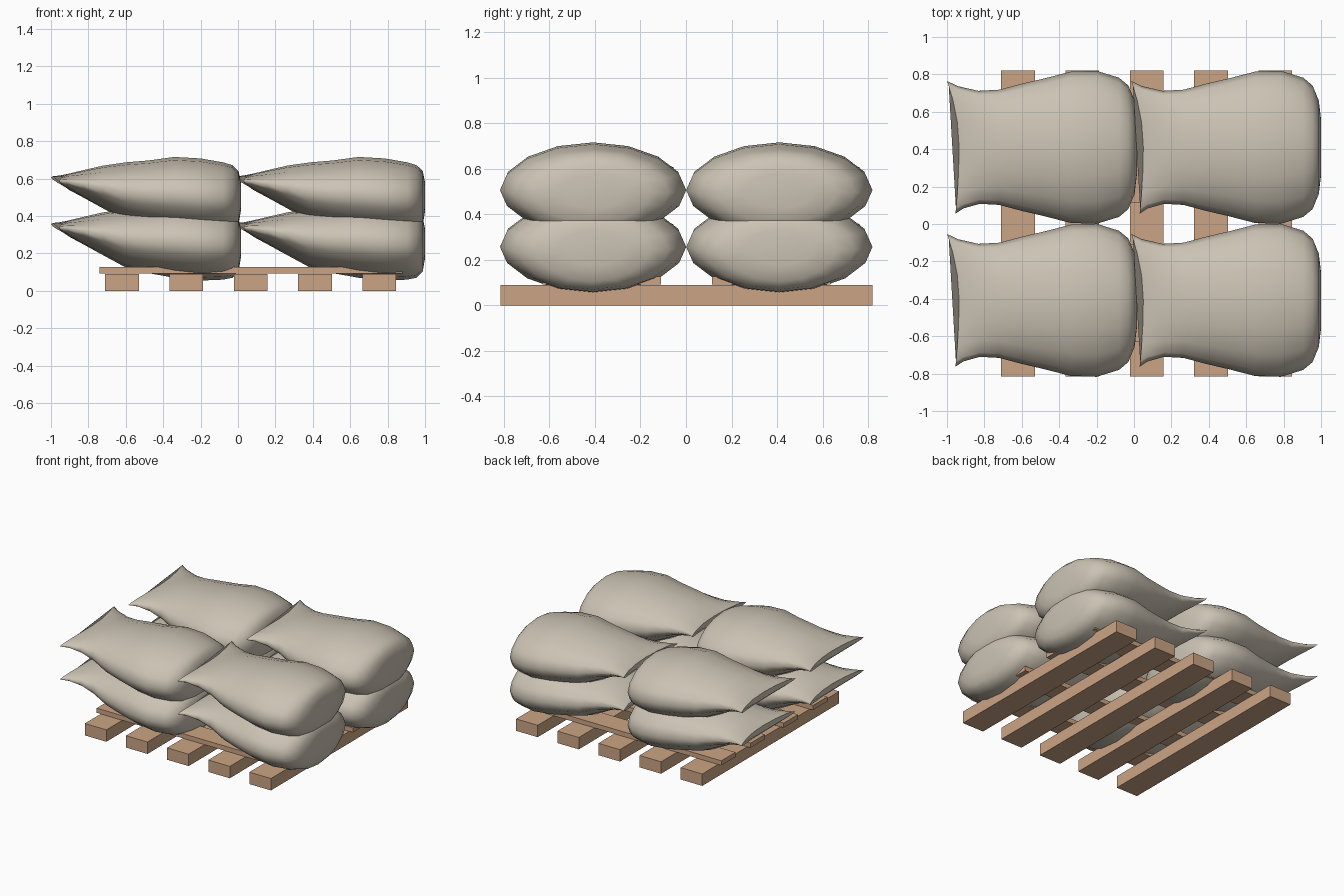
import bpy, bmesh, math

if "Cube" in bpy.data.objects:
    bpy.data.objects.remove(bpy.data.objects["Cube"])


def material(name, rgb):
    m = bpy.data.materials.new(name)
    m.diffuse_color = (*rgb, 1)
    m.use_nodes = True
    m.node_tree.nodes["Principled BSDF"].inputs["Base Color"].default_value = m.diffuse_color
    return m


CLOTH = material("sack cloth", (0.60, 0.545, 0.455))
WOOD = material("pallet wood", (0.60, 0.375, 0.235))


def add_object(name, bm, mat):
    bmesh.ops.recalc_face_normals(bm, faces=bm.faces[:])
    me = bpy.data.meshes.new(name)
    bm.to_mesh(me)
    bm.free()
    me.materials.append(mat)
    ob = bpy.data.objects.new(name, me)
    bpy.context.collection.objects.link(ob)
    return ob


def box(name, x0, x1, y0, y1, z0, z1):
    bm = bmesh.new()
    bmesh.ops.create_cube(bm, size=1)
    for v in bm.verts:
        v.co = ((x0 + x1) / 2 + v.co.x * (x1 - x0),
                (y0 + y1) / 2 + v.co.y * (y1 - y0),
                (z0 + z1) / 2 + v.co.z * (z1 - z0))
    return add_object(name, bm, WOOD)


# Pallet: five beams front to back, four thin slats across them
for i in range(5):
    x = -0.71 + i * 0.344
    box(f"pallet_beam_{i + 1}", x, x + 0.18, -0.815, 0.82, 0, 0.09)
for i, y in enumerate((-0.63, -0.28, 0.115, 0.465)):
    box(f"pallet_slat_{i + 1}", -0.74, 0.88, y, y + 0.17, 0.092, 0.127)

# Sack cross-sections: x, half width, bottom z, top z, pull of the end corners
STATIONS = [
    (-0.935, 0.355, 0.312, 0.362, 1.0),
    (-0.90, 0.327, 0.288, 0.378, 0.65),
    (-0.82, 0.302, 0.245, 0.397, 0.2),
    (-0.72, 0.308, 0.190, 0.420, 0),
    (-0.60, 0.340, 0.125, 0.437, 0),
    (-0.48, 0.368, 0.095, 0.447, 0),
    (-0.34, 0.404, 0.070, 0.466, 0),
    (-0.20, 0.409, 0.055, 0.458, 0),
    (-0.08, 0.372, 0.060, 0.437, 0),
    (-0.03, 0.330, 0.070, 0.422, 0),
    (0.003, 0.250, 0.105, 0.390, 0),
    (0.015, 0.150, 0.175, 0.330, 0),
]
SIDES = 16


def sack_mesh():
    bm = bmesh.new()
    rings = []
    for x, w, zb, zt, pull in STATIONS:
        ring = []
        for k in range(SIDES):
            a = 2 * math.pi * k / SIDES
            u, s = math.cos(a), math.sin(a)
            z = (zb + zt) / 2 + (zt - zb) / 2 * math.copysign(abs(s) ** 1.1, s)
            # the far corner of the gathered end sticks out and up more
            dx = pull * u * u * (0.065 if u > 0 else 0.02)
            lift = 0.02 * pull * max(u, 0) ** 2
            ring.append(bm.verts.new((x - dx, w * u, z + lift)))
        rings.append(ring)
    for a, b in zip(rings, rings[1:]):
        for k in range(SIDES):
            n = (k + 1) % SIDES
            bm.faces.new((a[k], a[n], b[n], b[k])).smooth = True
    bm.faces.new(rings[0])
    bm.faces.new(rings[-1]).smooth = True
    # thin blunt end keeps a crisp edge
    for v in rings[0]:
        for e in v.link_edges:
            if e.other_vert(v) in rings[0]:
                e.smooth = False
    return bm


# Eight sacks: two by two, in two layers
first = add_object("sack_1", sack_mesh(), CLOTH)
count = 1
for z in (0, 0.25):
    for y in (-0.408, 0.41):
        for x in (0, 0.985):
            ob = first
            if count > 1:
                ob = bpy.data.objects.new(f"sack_{count}", first.data)
                bpy.context.collection.objects.link(ob)
            ob.location = (x, y, z)
            count += 1
